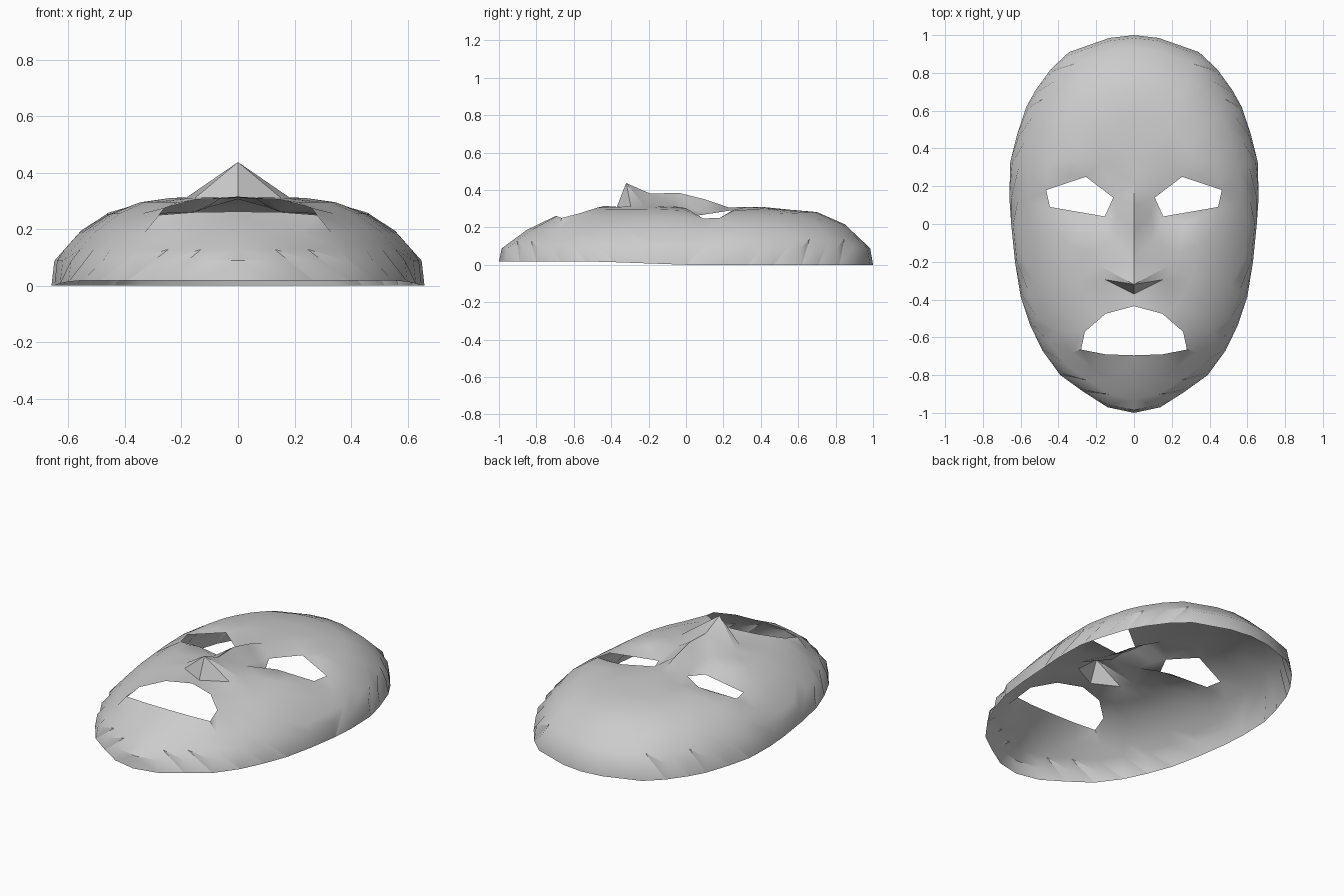
import bpy, bmesh, math
from mathutils import Vector
from mathutils.geometry import delaunay_2d_cdt

if "Cube" in bpy.data.objects:
    bpy.data.objects.remove(bpy.data.objects["Cube"])

# half outline of the face, chin to crown
OUTLINE = [(0, -1), (.14, -.97), (.265, -.89), (.39, -.8), (.485, -.67), (.55, -.535),
           (.6, -.385), (.63, -.2), (.65, 0), (.66, .14), (.655, .33), (.62, .47),
           (.57, .62), (.52, .71), (.44, .82), (.344, .91), (.13, .985), (0, 1)]
# openings (x, y, z), half of the mouth only
EYE = [(.11, .14, .275), (.155, .04, .26), (.445, .09, .248), (.465, .18, .25), (.255, .25, .292)]
MOUTH = [(0, -.695, .262), (.15, -.69, .26), (.28, -.665, .25), (.26, -.57, .275),
         (.15, -.475, .305), (0, -.435, .315)]
# nose: tip, nostril wings, base, bridge and its flanks
NOSE = [(0, -.32, .437), (.185, -.22, .31), (.15, -.295, .312), (0, -.37, .31),
        (0, -.19, .38), (0, -.04, .385), (0, .1, .35), (0, .23, .306),
        (.11, -.08, .315), (.09, .05, .29)]
NOSE_EDGES = [(0, 1), (0, 2), (0, 3), (1, 2), (2, 3), (0, 4), (4, 5), (5, 6), (6, 7)]
PROFILE = [(0, .31), (.4, .31), (.55, .295), (.7, .255), (.85, .187), (.985, .088), (1, 0)]


def dome(t, x, y):
    """Height of the shell at ring t, with eye sockets and a fuller forehead."""
    z = 0
    for (a, za), (b, zb) in zip(PROFILE, PROFILE[1:]):
        if a <= t <= b:
            z = za + (zb - za) * (t - a) / (b - a)
    if t == 1:
        return .018 * min(1, max(0, -y * 2))
    z += .045 * max(0, y) ** 2 / (x * x + y * y) * max(0, 1 - abs(t - .78) / .2)
    z -= .03 * math.exp(-((x - .27) / .16) ** 2 - ((y - .12) / .1) ** 2)
    return z


def inside(p, poly, grow=1.0):
    cx = sum(q[0] for q in poly) / len(poly)
    cy = sum(q[1] for q in poly) / len(poly)
    x, y = cx + (p[0] - cx) / grow, cy + (p[1] - cy) / grow
    hit = False
    for a, b in zip(poly, poly[1:] + poly[:1]):
        if (a[1] > y) != (b[1] > y) and x < a[0] + (b[0] - a[0]) * (y - a[1]) / (b[1] - a[1]):
            hit = not hit
    return hit


pts, edges = [], []

# openings and nose as fixed edges
for hole in (EYE, MOUTH):
    s = len(pts)
    pts += hole
    edges += [(s + i, s + (i + 1) % len(hole)) for i in range(len(hole))]
s = len(pts)
pts += NOSE
edges += [(s + a, s + b) for a, b in NOSE_EDGES]

# shell rings, leaving the features free
for t in (.25, .4, .55, .7, .85, .93, .985, 1):
    for k, (ox, oy) in enumerate(OUTLINE):
        x, y = ox * t, oy * t
        if inside((x, y), EYE, 1.25) or inside((x + 1e-4, y), MOUTH, 1.25):
            continue
        if x < .21 and -.42 < y < .26:
            continue
        if t < .5 and k % 2 and 0 < k < len(OUTLINE) - 1:
            continue
        pts.append((x, y, dome(t, x, y)))

# triangulate and drop the openings
vs, _, fs, orig, _, _ = delaunay_2d_cdt([Vector(p[:2]) for p in pts], edges, [], 0, 1e-5)
bm = bmesh.new()
verts = [bm.verts.new((v.x, v.y, pts[o[0]][2] if o else .3)) for v, o in zip(vs, orig)]
for f in fs:
    c = sum((vs[i] for i in f), Vector((0, 0))) / len(f)
    if not inside(c, EYE) and not inside(c, MOUTH):
        bm.faces.new([verts[i] for i in f])
loose = [v for v in bm.verts if not v.link_faces]
bmesh.ops.delete(bm, geom=loose, context='VERTS')

# mirror to the full mask
copy = bmesh.ops.duplicate(bm, geom=bm.verts[:] + bm.edges[:] + bm.faces[:])["geom"]
for g in copy:
    if isinstance(g, bmesh.types.BMVert):
        g.co.x *= -1
bmesh.ops.reverse_faces(bm, faces=[g for g in copy if isinstance(g, bmesh.types.BMFace)])
bmesh.ops.remove_doubles(bm, verts=bm.verts[:], dist=1e-4)

mesh = bpy.data.meshes.new("mask")
bm.to_mesh(mesh)
bm.free()
mask = bpy.data.objects.new("mask", mesh)
bpy.context.collection.objects.link(mask)
bpy.context.view_layer.objects.active = mask
mask.select_set(True)
bpy.ops.object.shade_smooth_by_angle(angle=math.radians(40))
